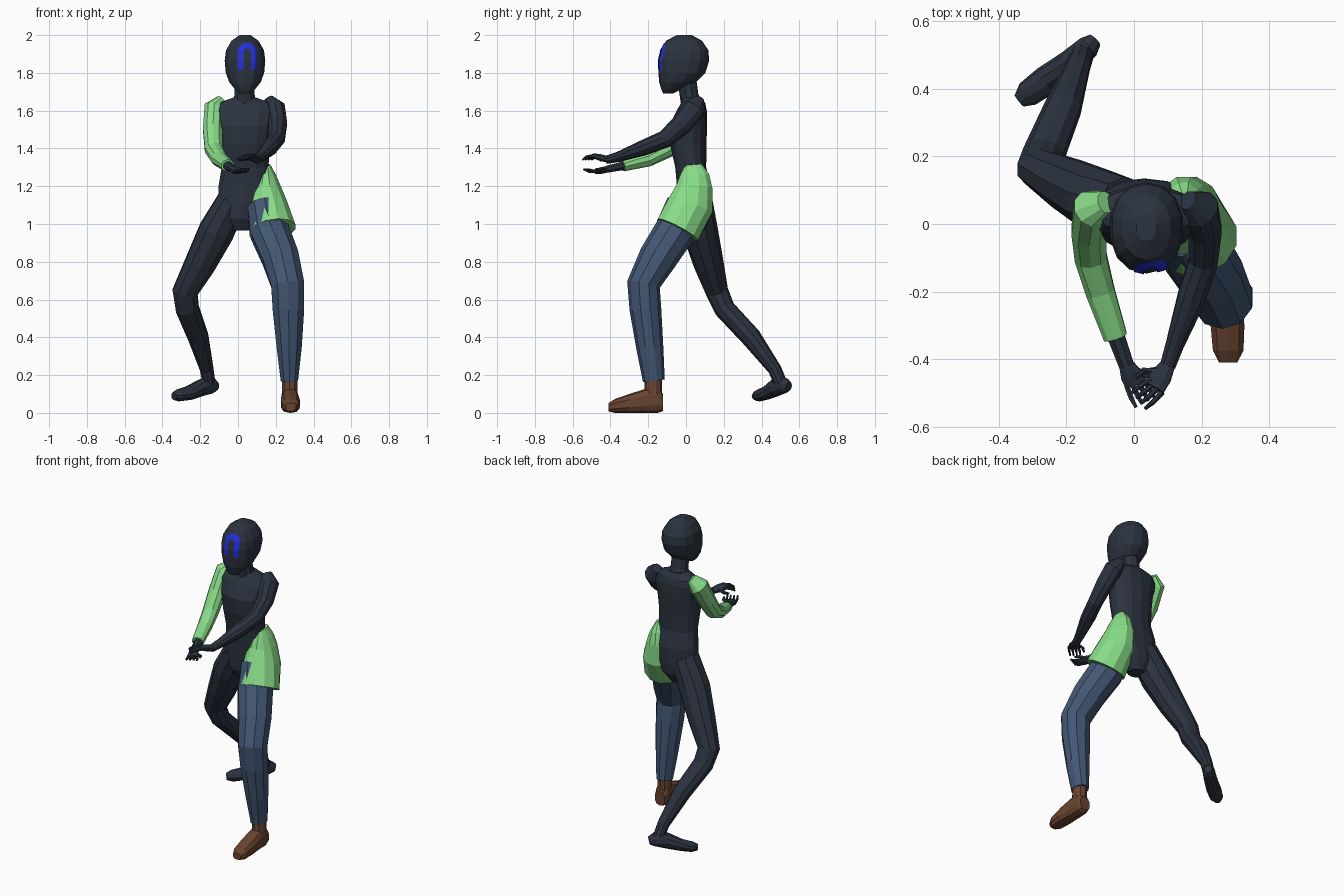
import bpy, bmesh, math
from mathutils import Vector
from mathutils.bvhtree import BVHTree


def material(name, rgb):
    m = bpy.data.materials.new(name)
    m.diffuse_color = (*rgb, 1)
    return m


DARK = material("dark slate", (0.024, 0.033, 0.050))
GREEN = material("light green", (0.25, 0.72, 0.25))
DENIM = material("denim blue", (0.055, 0.095, 0.175))
BROWN = material("shoe brown", (0.14, 0.058, 0.029))
BLUE = material("bright blue", (0.017, 0.03, 0.72))


def add_object(name, bm, mat):
    me = bpy.data.meshes.new(name)
    bm.to_mesh(me)
    bm.free()
    me.materials.append(mat)
    ob = bpy.data.objects.new(name, me)
    bpy.context.collection.objects.link(ob)
    return ob


def loft(name, rings, mat, n=10, axis=None, p=1.0):
    """Skin elliptical rings (x, y, z, rx, ry) laid across a path or a fixed axis."""
    bm = bmesh.new()
    cs = [Vector(r[:3]) for r in rings]
    loops = []
    for i, (c, r) in enumerate(zip(cs, rings)):
        if axis:
            t = Vector(axis)
        else:
            a = (c - cs[i - 1]).normalized() if i else Vector()
            b = (cs[i + 1] - c).normalized() if i < len(cs) - 1 else Vector()
            t = (a + b).normalized()
        u = Vector((1, 0, 0))
        u = (u - u.dot(t) * t).normalized()
        v = t.cross(u)
        loop = []
        for k in range(n):
            ang = 2 * math.pi * (k + 0.5) / n
            co, si = math.cos(ang), math.sin(ang)
            co = math.copysign(abs(co) ** p, co)
            si = math.copysign(abs(si) ** p, si)
            loop.append(bm.verts.new(c + u * co * r[3] + v * si * r[4]))
        loops.append(loop)
    for a, b in zip(loops, loops[1:]):
        for k in range(n):
            bm.faces.new((a[k], a[(k + 1) % n], b[(k + 1) % n], b[k]))
    bm.faces.new(loops[0])
    bm.faces.new(loops[-1])
    bmesh.ops.recalc_face_normals(bm, faces=bm.faces[:])
    return add_object(name, bm, mat)


UP = (0, 0, 1)

# Head and neck
head = loft("head", [
    (.037, -.095, 1.69, .03, .025), (.037, -.08, 1.71, .052, .05),
    (.037, -.045, 1.75, .085, .097), (.037, -.022, 1.80, .104, .124),
    (.037, -.012, 1.865, .110, .135), (.037, -.008, 1.92, .103, .126),
    (.037, -.010, 1.97, .073, .095), (.037, -.010, 2.0, .03, .04)],
    DARK, 14, UP, .92)
loft("neck", [(.035, .035, 1.62, .07, .06), (.035, .015, 1.69, .055, .05),
              (.035, 0, 1.80, .055, .05)], DARK, 10, UP)

# Arch mark on the face, draped over the head
bm = bmesh.new()
for f in (head.data,):
    bm.from_mesh(f)
tree = BVHTree.FromBMesh(bm)
bm.free()
path = [(-.034, 1.818 + .092 * i / 6, -1, 0) for i in range(6)]
path += [(-.034 * math.cos(a), 1.91 + .034 * math.sin(a), -math.cos(a), math.sin(a))
         for a in (math.pi * i / 12 for i in range(13))]
path += [(-x, z, 1, 0) for x, z, _, _ in reversed(path[:6])]
bm = bmesh.new()
rows = []
for x, z, nx, nz in path:
    row = []
    for s in (-.015, -.005, .005, .015):
        q = Vector((.049 + x + nx * s, -1, z + nz * s))
        hit = tree.ray_cast(q, Vector((0, 1, 0)))[0]
        row.append(bm.verts.new(hit + Vector((0, -.004, 0))))
    rows.append(row)
for a, b in zip(rows, rows[1:]):
    for k in range(3):
        f = bm.faces.new((a[k], a[k + 1], b[k + 1], b[k]))
        f.normal_update()
        if f.normal.y > 0:
            f.normal_flip()
add_object("face_mark", bm, BLUE)

# Torso
loft("torso", [
    (.02, .045, .965, .05, .05), (.02, .045, 1.03, .11, .085),
    (.03, .045, 1.10, .14, .09), (.037, .042, 1.20, .143, .09),
    (.038, .025, 1.30, .127, .082), (.035, .012, 1.42, .133, .096),
    (.035, .012, 1.52, .145, .10), (.035, .03, 1.60, .165, .08),
    (.035, .038, 1.64, .145, .064), (.035, .03, 1.67, .06, .05)],
    DARK, 14, UP, .88)

# Bare leg stretched back, with its foot
loft("rear_leg", [
    (-.03, .05, 1.12, .085, .09), (-.115, .075, .96, .098, .095),
    (-.20, .12, .79, .085, .08), (-.28, .165, .64, .070, .060),
    (-.268, .205, .55, .064, .056), (-.21, .345, .40, .056, .054),
    (-.165, .47, .23, .037, .036), (-.155, .50, .16, .036, .035)], DARK)
loft("rear_foot", [
    (-.115, .545, .14, .022, .025), (-.135, .525, .145, .036, .042),
    (-.19, .475, .135, .040, .048), (-.26, .425, .105, .045, .036),
    (-.315, .385, .092, .040, .032), (-.34, .365, .088, .022, .02)], DARK)

# Trouser leg stepping forward, with its shoe
loft("trouser_leg", [
    (.14, 0, 1.10, .095, .105), (.167, -.06, .96, .108, .108),
    (.225, -.15, .82, .102, .102), (.263, -.225, .68, .092, .088),
    (.267, -.215, .55, .088, .084), (.271, -.192, .35, .070, .072),
    (.272, -.17, .17, .048, .058)], DENIM)
loft("shoe", [
    (.275, -.122, .055, .035, .045), (.275, -.15, .07, .045, .07),
    (.275, -.22, .063, .047, .063), (.277, -.30, .05, .052, .05),
    (.279, -.375, .037, .047, .037), (.279, -.41, .03, .028, .022)],
    BROWN, 10, (0, -1, 0), .75)
loft("shoe_collar", [(.275, -.175, .05, .045, .05), (.273, -.172, .20, .042, .045)],
     BROWN, 10, UP)

# Flared half of the shorts over the hip
loft("shorts_leg", [
    (.15, .04, 1.315, .022, .045), (.147, .045, 1.26, .056, .08),
    (.147, .045, 1.20, .080, .098), (.158, .025, 1.10, .105, .125),
    (.182, -.045, .968, .127, .124)], GREEN, 12)

# Sleeved arm and bare arm
loft("sleeve", [
    (-.085, .065, 1.655, .03, .035), (-.125, .045, 1.61, .058, .06),
    (-.133, -.02, 1.50, .055, .055), (-.128, -.10, 1.395, .050, .047),
    (-.10, -.20, 1.345, .045, .041), (-.055, -.335, 1.31, .037, .032)], GREEN)
loft("sleeved_forearm", [(-.065, -.30, 1.315, .029, .026),
                         (-.022, -.42, 1.29, .024, .02)], DARK, 8)
loft("bare_arm", [
    (.16, .07, 1.66, .03, .03), (.195, .045, 1.61, .058, .062),
    (.21, -.02, 1.53, .052, .057), (.205, -.11, 1.45, .045, .047),
    (.17, -.22, 1.405, .044, .042), (.12, -.36, 1.355, .028, .027),
    (.10, -.42, 1.34, .024, .022)], DARK)


# Hands: palm, four fingers and a thumb
def hand(name, wrist, knuckles, direction, curl, thumb_side):
    w, k, d = Vector(wrist), Vector(knuckles), Vector(direction).normalized()
    side = d.cross(Vector(UP)).normalized()
    m = (w + k) / 2
    loft(name + "_palm", [(*w, .023, .019), (*m, .034, .019), (*k, .034, .014)], DARK, 8)
    for i in range(4):
        s = (i - 1.5) * .017
        a = k + side * s - d * .01
        b = a + d * .04 + side * s * .2 + Vector((0, 0, curl * .3))
        c = b + d * .03 + Vector((0, 0, curl))
        loft(f"{name}_finger_{i + 1}", [(*a, .009, .009), (*b, .008, .008),
                                        (*c, .005, .005)], DARK, 6)
    a = m + side * thumb_side * .02
    b = a + side * thumb_side * .025 + d * .03 + Vector((0, 0, curl * .5))
    c = b + d * .03 + Vector((0, 0, curl * .5))
    loft(name + "_thumb", [(*a, .012, .012), (*b, .010, .010), (*c, .006, .006)], DARK, 6)


hand("lower_hand", (-.024, -.415, 1.29), (.005, -.475, 1.278), (.45, -.85, -.1), .014, -1)
hand("upper_hand", (.102, -.415, 1.342), (.06, -.485, 1.36), (-.75, -.62, -.02), -.014, 1)
